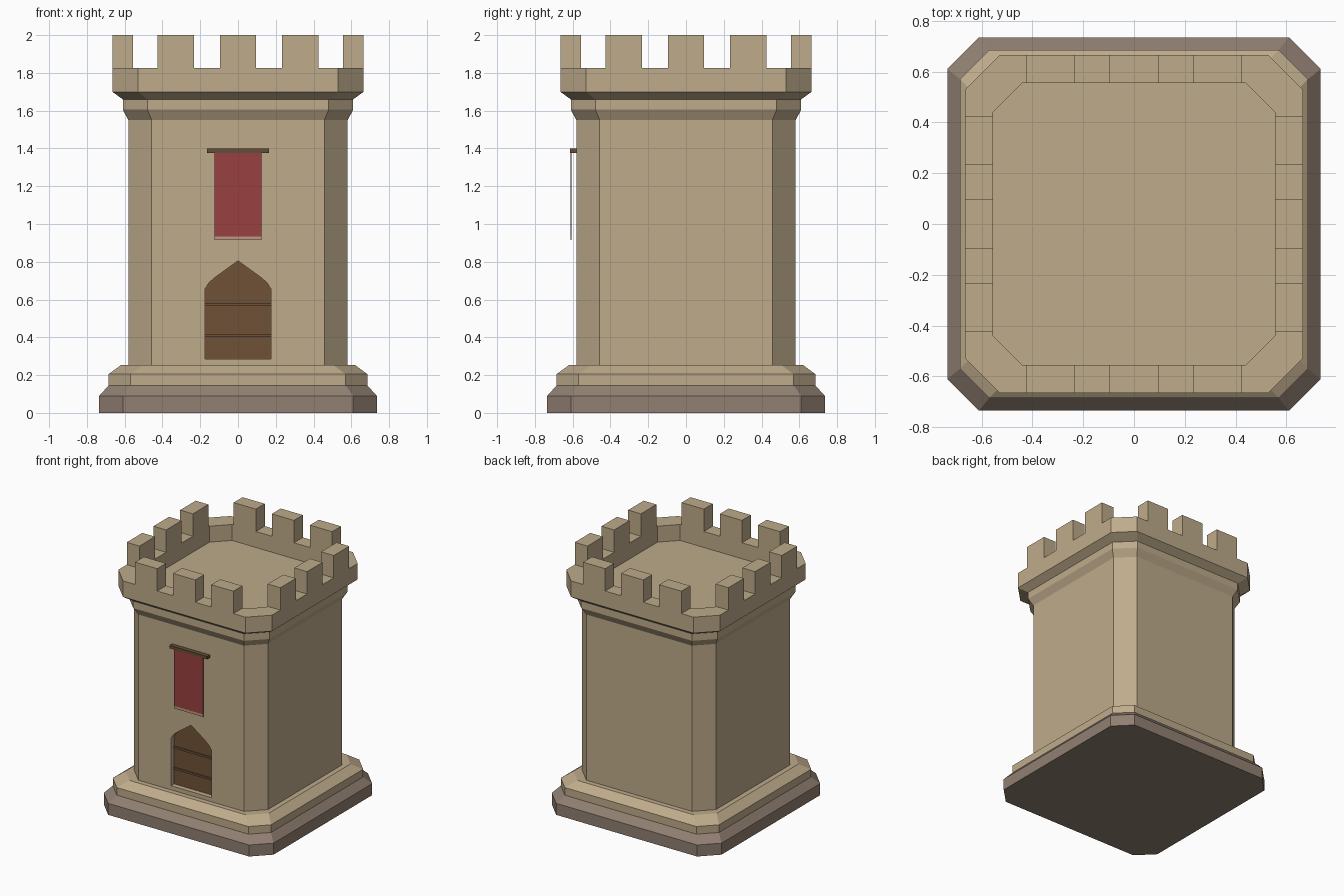
import bpy, bmesh

if "Cube" in bpy.data.objects:
    bpy.data.objects.remove(bpy.data.objects["Cube"])


def material(name, rgb):
    m = bpy.data.materials.new(name)
    m.diffuse_color = (*rgb, 1)
    m.use_nodes = True
    m.node_tree.nodes["Principled BSDF"].inputs["Base Color"].default_value = m.diffuse_color
    return m


STONE = material("sand stone", (0.515, 0.407, 0.258))
DARK = material("dark base stone", (0.285, 0.215, 0.170))
WOOD = material("door wood", (0.159, 0.083, 0.038))
POLE = material("pole wood", (0.125, 0.077, 0.038))
RED = material("red cloth", (0.323, 0.051, 0.051))
TRIM = material("cloth trim", (0.50, 0.31, 0.22))


def finish(name, bm, mat):
    bmesh.ops.recalc_face_normals(bm, faces=bm.faces)
    mesh = bpy.data.meshes.new(name)
    bm.to_mesh(mesh)
    bm.free()
    mesh.materials.append(mat)
    ob = bpy.data.objects.new(name, mesh)
    bpy.context.collection.objects.link(ob)
    return ob


def loft(name, levels, mat):
    """Stack of corner-cut squares: (half width, half flat side, height)."""
    bm = bmesh.new()
    rings = []
    for w, f, z in levels:
        pts = [(w, -f), (w, f), (f, w), (-f, w), (-w, f), (-w, -f), (-f, -w), (f, -w)]
        rings.append([bm.verts.new((x, y, z)) for x, y in pts])
    for a, b in zip(rings, rings[1:]):
        for i in range(8):
            j = (i + 1) % 8
            bm.faces.new((a[i], a[j], b[j], b[i]))
    bm.faces.new(rings[0][::-1])
    bm.faces.new(rings[-1])
    return finish(name, bm, mat)


def box(name, x, y, z, mat):
    """Box from its (min, max) on each axis."""
    bm = bmesh.new()
    bmesh.ops.create_cube(bm, size=1)
    for v in bm.verts:
        v.co = [r[0] if c < 0 else r[1] for r, c in zip((x, y, z), v.co)]
    return finish(name, bm, mat)


def pointed_arch(name, y0, y1, mat):
    """Pointed doorway outline, extruded from y0 to y1."""
    half = [(0.175, 0.285), (0.175, 0.655), (0.153, 0.69), (0.118, 0.72), (0.065, 0.758)]
    outline = half + [(0, 0.805)] + [(-x, z) for x, z in reversed(half)]
    bm = bmesh.new()
    face = bm.faces.new([bm.verts.new((x, y0, z)) for x, z in outline])
    out = bmesh.ops.extrude_face_region(bm, geom=[face])
    for v in out["geom"]:
        if isinstance(v, bmesh.types.BMVert):
            v.co.y = y1
    return finish(name, bm, mat)


# Stepped foot
loft("base", [(0.735, 0.61, 0), (0.735, 0.61, 0.09), (0.685, 0.57, 0.145)], DARK)
loft("plinth", [(0.685, 0.57, 0.145), (0.685, 0.57, 0.205), (0.62, 0.505, 0.253)], STONE)

# Main walls with flared collar
walls = loft("walls", [(0.58, 0.457, 0.253), (0.58, 0.457, 1.55),
                       (0.61, 0.48, 1.605), (0.61, 0.48, 1.66)], STONE)

# Doorway recess
cutter = pointed_arch("doorway_cutter", -0.8, -0.535, STONE)
cutter.hide_render = True
mod = walls.modifiers.new("doorway", "BOOLEAN")
mod.operation = "DIFFERENCE"
mod.solver = "EXACT"
mod.object = cutter
bpy.context.view_layer.objects.active = walls
bpy.ops.object.modifier_apply(modifier="doorway")
bpy.data.objects.remove(cutter)

# Door leaf with two cross battens
pointed_arch("door", -0.542, -0.53, WOOD)
for z in (0.41, 0.575):
    box("door_batten", (-0.174, 0.174), (-0.55, -0.54), (z - 0.008, z + 0.008), WOOD)

# Overhanging parapet with sunken roof floor
loft("parapet", [(0.61, 0.48, 1.66), (0.665, 0.53, 1.70), (0.665, 0.53, 1.825),
                 (0.555, 0.44, 1.825), (0.555, 0.44, 1.70)], STONE)

# Three merlons on each side
for c in (-0.33, 0, 0.33):
    along = (c - 0.096, c + 0.096)
    for across in ((-0.665, -0.555), (0.555, 0.665)):
        box("merlon", along, across, (1.825, 2.0), STONE)
        box("merlon", across, along, (1.825, 2.0), STONE)

# Hanging banner on its pole
box("banner_pole", (-0.163, 0.163), (-0.614, -0.579), (1.377, 1.399), POLE)
box("banner", (-0.125, 0.125), (-0.611, -0.605), (0.935, 1.377), RED)
box("banner_trim", (-0.125, 0.125), (-0.611, -0.605), (0.915, 0.935), TRIM)
